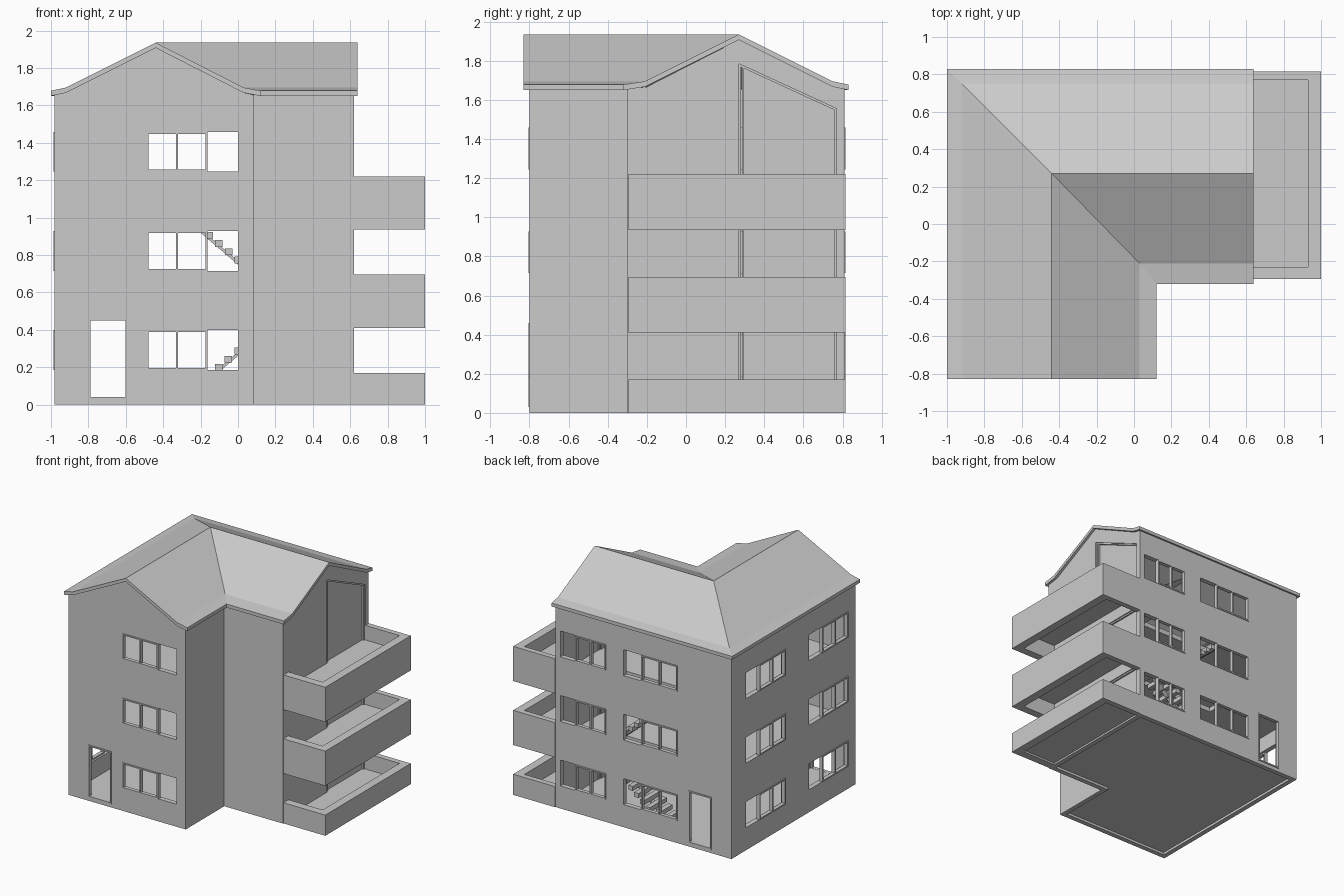
import bpy
import bmesh

cube = bpy.data.objects.get("Cube")
if cube:
    bpy.data.objects.remove(cube, do_unlink=True)

STOREY = 0.53
THICK = 0.04
ROOF_THICK = 0.028
RIDGE_X, RIDGE_Y = -0.44, 0.27
LEFT, RIGHT, FRONT, BACK = -0.98, 0.62, -0.8, 0.81
INNER_X, INNER_Y = 0.085, -0.3


def add_prism(bm, pts, axis, lo, hi):
    """Extrude a 2D outline along one axis."""
    def place(p, d):
        return {"x": (d, *p), "y": (p[0], d, p[1]), "z": (*p, d)}[axis]
    face = bm.faces.new([bm.verts.new(place(p, lo)) for p in pts])
    ext = bmesh.ops.extrude_face_region(bm, geom=[face])["geom"]
    shift = {"x": (hi - lo, 0, 0), "y": (0, hi - lo, 0), "z": (0, 0, hi - lo)}[axis]
    bmesh.ops.translate(bm, vec=shift, verts=[v for v in ext if isinstance(v, bmesh.types.BMVert)])


def rect(u0, u1, v0, v1):
    return [(u0, v0), (u1, v0), (u1, v1), (u0, v1)]


def finish(name, bm):
    bmesh.ops.recalc_face_normals(bm, faces=bm.faces[:])
    mesh = bpy.data.meshes.new(name)
    bm.to_mesh(mesh)
    bm.free()
    obj = bpy.data.objects.new(name, mesh)
    bpy.context.collection.objects.link(obj)
    return obj


def build(name, outlines, axis, lo, hi):
    bm = bmesh.new()
    for pts in outlines:
        add_prism(bm, pts, axis, lo, hi)
    return finish(name, bm)


def cut(obj, outlines, axis, lo, hi):
    """Cut openings through an object and drop the helper."""
    cutter = build("opening_cutter", outlines, axis, lo, hi)
    cutter.hide_render = True
    mod = obj.modifiers.new("openings", "BOOLEAN")
    mod.operation, mod.solver, mod.object = "DIFFERENCE", "EXACT", cutter
    bpy.context.view_layer.update()
    result = obj.evaluated_get(bpy.context.evaluated_depsgraph_get())
    mesh = bpy.data.meshes.new_from_object(result)
    obj.modifiers.clear()
    obj.data = mesh
    bpy.data.objects.remove(cutter, do_unlink=True)


def frame(name, u0, u1, z0, z1, axis, lo, hi, posts=(), bar=0.011):
    bars = [rect(u0, u1, z0, z0 + bar), rect(u0, u1, z1 - bar, z1),
            rect(u0, u0 + bar, z0 + bar, z1 - bar), rect(u1 - bar, u1, z0 + bar, z1 - bar)]
    bars += [rect(p - bar / 2, p + bar / 2, z0 + bar, z1 - bar) for p in posts]
    return build(name, bars, axis, lo, hi)


# Roof: a kicked gable profile swept around the L with a mitred corner
profile = [(-0.56, -0.56, 1.678), (-0.48, -0.48, 1.695), (0, 0, 1.935),
           (0.47, 0.48, 1.695), (0.56, 0.59, 1.678)]
bm = bmesh.new()
rows = []
for dx, dy, z in profile:
    x, y = RIDGE_X + dx, RIDGE_Y - dy
    rows.append([bm.verts.new(p) for p in ((x, -0.83, z), (x, y, z), (0.64, y, z))])
for a, b in zip(rows, rows[1:]):
    for i in range(2):
        bm.faces.new((a[i], a[i + 1], b[i + 1], b[i]))
ext = bmesh.ops.extrude_face_region(bm, geom=bm.faces[:])["geom"]
bmesh.ops.translate(bm, vec=(0, 0, -ROOF_THICK),
                    verts=[v for v in ext if isinstance(v, bmesh.types.BMVert)])
finish("roof", bm)


def gable(low, high, ridge, side):
    """Wall outline that follows the underside of the roof."""
    eave = 1.655
    mid = [(ridge + side * p[0], p[2] - ROOF_THICK) for p in profile[1:4]]
    mid.sort()
    return [(low, 0), (high, 0), (high, eave), *reversed(mid), (low, eave)]


# Walls
walls = {
    "front": build("front_wall", [gable(LEFT, INNER_X, RIDGE_X, 1)], "y", FRONT, FRONT + THICK),
    "right": build("balcony_side_wall", [gable(INNER_Y, BACK, RIDGE_Y, -1)], "x", RIGHT - THICK, RIGHT),
    "back": build("back_wall", [rect(LEFT, RIGHT - THICK, 0, 1.655)], "y", BACK - THICK, BACK),
    "left": build("plain_side_wall", [rect(FRONT + THICK, BACK - THICK, 0, 1.655)], "x", LEFT, LEFT + THICK),
}
build("inner_side_wall", [rect(FRONT + THICK, INNER_Y, 0, 1.655)], "x", INNER_X - THICK, INNER_X)
build("inner_front_wall", [rect(INNER_X - THICK, RIGHT - THICK, 0, 1.655)], "y", INNER_Y, INNER_Y + THICK)

# Windows and entrance doors, repeated on every storey
spans = {
    "front": ("y", FRONT, 1, [(-0.49, 0.0)]),
    "back": ("y", BACK, -1, [(-0.49, 0.0), (0.16, 0.575)]),
    "left": ("x", LEFT, 1, [(0.11, 0.62), (-0.7, -0.2)]),
}
for side, (axis, face, inward, openings) in spans.items():
    lo, hi = sorted((face - inward * 0.006, face + inward * 0.025))
    holes = []
    for u0, u1 in openings:
        for level in range(3):
            z0 = 0.185 + level * STOREY
            z1 = z0 + 0.213
            holes.append(rect(u0, u1, z0, z1))
            third = (u1 - u0) / 3
            frame(f"{side}_window_frame", u0, u1 - third, z0, z1, axis, lo, hi, [u0 + third])
    if axis == "y":
        holes.append(rect(-0.8, -0.59, 0.04, 0.46))
        frame(f"{side}_door_frame", -0.8, -0.59, 0.03, 0.46, axis, lo, hi)
    cut(walls[side], holes, axis, face - 0.1, face + 0.1)

# Balcony doors: two plain ones and a sloping one under the gable
door_shapes = [rect(0.27, 0.77, k * STOREY + 0.04, k * STOREY + 0.45) for k in range(2)]
door_shapes.append([(0.27, 1.1), (0.77, 1.1), (0.77, 1.555), (0.27, 1.785)])
cut(walls["right"], door_shapes, "x", RIGHT - 0.1, RIGHT + 0.1)
for pts in door_shapes:
    (y0, z0), (y1, _), (_, z_back), (_, z_front) = pts
    bars = [rect(y0, y0 + 0.01, z0, z_front - 0.006), rect(y0 + 0.017, y0 + 0.027, z0, z_front - 0.014),
            rect(y1 - 0.012, y1, z0, z_back),
            [(y0, z_front - 0.012), (y1, z_back - 0.012), (y1, z_back), (y0, z_front)]]
    build("balcony_door_frame", bars, "x", RIGHT - 0.035, RIGHT - 0.008)
    panel = [(y0 + 0.027, z0), (y1, z0), (y1, z_back), (y0 + 0.027, z_front - 0.012)]
    build("balcony_door_panel", [panel], "x", RIGHT - 0.03, RIGHT - 0.022)

# Floors, open above the stairs
e = THICK / 2
footprint = [(LEFT + e, FRONT + e), (INNER_X - e, FRONT + e), (INNER_X - e, INNER_Y + e),
             (RIGHT - e, INNER_Y + e), (RIGHT - e, BACK - e), (LEFT + e, BACK - e)]
for level in range(3):
    top = 0.04 + level * STOREY
    slab = build("floor", [footprint], "z", top - (0.02 if level == 0 else 0.04), top)
    if level:
        cut(slab, [rect(-0.37, 0.32, 0.48, 0.74)], "z", top - 0.1, top + 0.1)

# Balconies: a U-shaped parapet around a floor
parapet = [(RIGHT, -0.295), (1, -0.295), (1, 0.815), (RIGHT, 0.815),
           (RIGHT, 0.77), (0.93, 0.77), (0.93, -0.23), (RIGHT, -0.23)]
for level in range(3):
    top = 0.17 + level * 0.525
    build("balcony_parapet", [parapet], "z", max(0, top - 0.285), top)
    deck = 0.04 + level * STOREY
    build("balcony_floor", [rect(RIGHT, 0.94, -0.24, 0.78)], "z", deck - 0.025, deck)

# Stairs: block steps on a sloping beam, alternating direction
STEPS, RUN = 11, 0.052
RISE = STOREY / (STEPS + 1)
for level, (start, way) in enumerate([(-0.26, 1), (0.21, -1)]):
    base = 0.04 + level * STOREY
    treads = []
    for i in range(STEPS):
        x, z = start + way * i * RUN, base + (i + 1) * RISE
        treads.append(rect(x - 0.02, x + 0.02, z - 0.036, z))
    build("stair_steps", treads, "y", 0.5, 0.72)
    x_end, z_end = start + way * STEPS * RUN, base + STEPS * RISE
    beam = [(start, base), (x_end, z_end), (x_end, z_end + 0.02), (start, base + 0.02)]
    build("stair_beam", [beam], "y", 0.59, 0.63)
